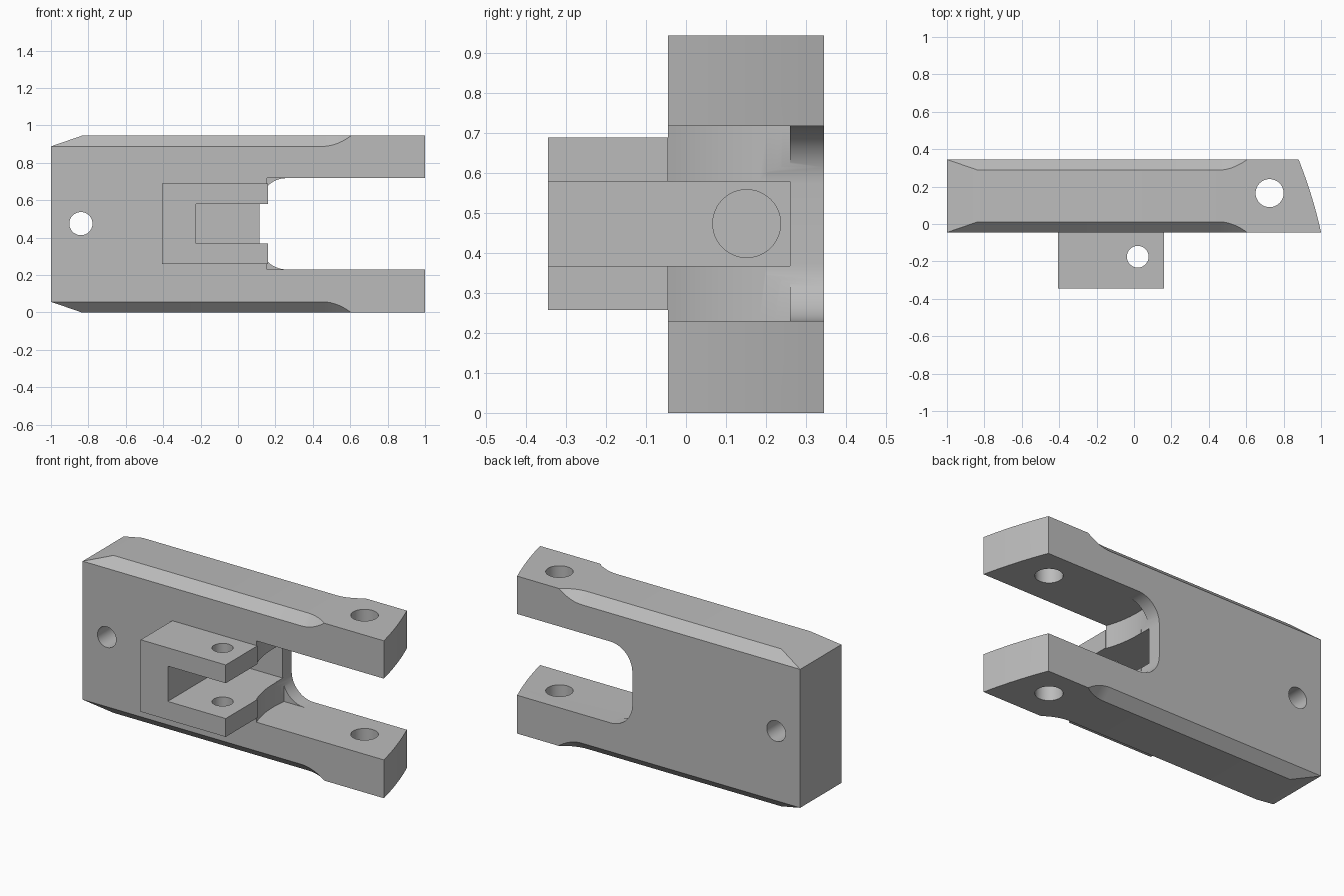
import bpy, bmesh, math
from mathutils import Vector

cube = bpy.data.objects.get("Cube")
if cube:
    bpy.data.objects.remove(cube, do_unlink=True)

steel = bpy.data.materials.new("plain grey")
steel.use_nodes = True
GREY = (0.5, 0.5, 0.5, 1)
steel.diffuse_color = GREY
steel.node_tree.nodes["Principled BSDF"].inputs["Base Color"].default_value = GREY

Y0, Y1, H = -0.045, 0.345, 0.945      # body front, back and height
MID = 0.474                           # height of the symmetry plane
CH = 0.057                            # chamfer size
SLOT = 0.244                          # half height of the fork slot
PIN = (0.725, 0.165)                  # fork pin axis


def finish(name, bm):
    bmesh.ops.remove_doubles(bm, verts=bm.verts, dist=1e-5)
    bmesh.ops.recalc_face_normals(bm, faces=bm.faces)
    mesh = bpy.data.meshes.new(name)
    bm.to_mesh(mesh)
    bm.free()
    mesh.materials.append(steel)
    ob = bpy.data.objects.new(name, mesh)
    bpy.context.collection.objects.link(ob)
    return ob


def loft(name, rings):
    """Skin a list of equal-length closed rings and cap both ends."""
    bm = bmesh.new()
    rows = [[bm.verts.new(p) for p in ring] for ring in rings]
    n = len(rows[0])
    for a, b in zip(rows, rows[1:]):
        for i in range(n):
            j = (i + 1) % n
            bm.faces.new((a[i], a[j], b[j], b[i]))
    bm.faces.new(rows[0])
    bm.faces.new(rows[-1])
    return finish(name, bm)


def prism(name, outline, axis, lo, hi):
    """Extrude a 2D outline along x, y or z."""
    place = {"x": lambda u, v, w: (w, u, v),
             "y": lambda u, v, w: (u, w, v),
             "z": lambda u, v, w: (u, v, w)}[axis]
    return loft(name, [[place(u, v, w) for u, v in outline] for w in (lo, hi)])


def rect(u0, u1, v0, v1):
    return [(u0, v0), (u1, v0), (u1, v1), (u0, v1)]


def arc(cu, cv, r, a0, a1, n=16):
    angles = [math.radians(a0 + (a1 - a0) * i / n) for i in range(n + 1)]
    return [(cu + r * math.cos(a), cv + r * math.sin(a)) for a in angles]


def circle(cu, cv, r):
    return arc(cu, cv, r, 0, 360, 48)[:-1]


def cut(target, cutters):
    for c in cutters:
        c.hide_render = True
        mod = target.modifiers.new("cut", "BOOLEAN")
        mod.operation, mod.solver, mod.object = "DIFFERENCE", "EXACT", c
        bpy.context.view_layer.objects.active = target
        bpy.ops.object.modifier_apply(modifier=mod.name)


# Body: chamfered bar whose chamfers taper at the left and run out at the fork
def section(x, c, inset):
    lo, hi = inset, H - inset
    return [(x, y, z) for y, z in (
        (Y0 + c, lo), (Y1 - c, lo), (Y1, lo + c), (Y1, hi - c),
        (Y1 - c, hi), (Y0 + c, hi), (Y0, hi - c), (Y0, lo + c))]


rings = [section(-1, 0, CH), section(-0.835, CH, 0)]
for i in range(11):
    t = i / 10
    rings.append(section(0.45 + 0.155 * t, CH * (1 - t * t), 0))
rings.append(section(1.0, 0, 0))
body = loft("fork_body", rings)

# Bracket on the front face
bracket = prism("front_bracket", rect(-0.405, 0.16, 0.258, 0.69), "z", 0, 1)
bpy.data.objects.remove(bracket, do_unlink=True)
bracket = prism("front_bracket", rect(-0.405, 0.16, -0.345, Y0), "z", 0.258, 0.69)

# Rounded fork slot through the whole thickness
r, xs = 0.145, 0.115
slot_outline = ([(1.2, MID + SLOT)] + arc(xs + r, MID + SLOT - r, r, 90, 180)
                + arc(xs + r, MID - SLOT + r, r, 180, 270) + [(1.2, MID - SLOT)])
slot = prism("slot_cutter", slot_outline, "y", 0.2, 0.5)

# Square front recess with a curved clearance around the pin
R = 0.608
sweep = math.degrees(math.asin((PIN[1] - Y0) / R))
inner = math.degrees(math.asin((0.26 - PIN[1]) / R))
recess_outline = ([(1.2, 0.26)] + arc(*PIN, R, 180 - inner, 180 + sweep)
                  + [(0.16, -0.5), (1.2, -0.5)])
recess = prism("recess_cutter", recess_outline, "z", MID - SLOT, MID + SLOT)

# Pocket between the bracket plates, with a blind bore in its end wall
pocket = prism("pocket_cutter", rect(-0.225, 0.4, -0.5, 0.26), "z", 0.368, 0.58)
bore = prism("bore_cutter", circle(0.152, MID, 0.085), "x", -0.6, -0.1)

# Cross holes
pin_hole = prism("pin_cutter", circle(*PIN, 0.075), "z", -0.1, 1.1)
end_hole = prism("end_hole_cutter", circle(-0.84, 0.475, 0.062), "y", -0.2, 0.5)
bracket_hole = prism("bracket_hole_cutter", circle(0.02, -0.175, 0.058), "z", 0.1, 0.8)

# Curved slope of the fork tips
tip = []
for i in range(-1, 12):
    t = i / 10
    tip.append((1 - 0.085 * t - 0.035 * t * t, Y0 + (Y1 - Y0) * t))
tip_end = prism("tip_cutter", tip + [(1.3, tip[-1][1]), (1.3, tip[0][1])], "z", -0.1, 1.1)

cut(body, [slot, recess, pocket, bore, pin_hole, end_hole, tip_end])
cut(bracket, [pocket, bracket_hole])

for c in (slot, recess, pocket, bore, pin_hole, end_hole, bracket_hole, tip_end):
    bpy.data.objects.remove(c, do_unlink=True)

# Smooth holes and curves, keep edges sharp
for ob in (body, bracket):
    bpy.ops.object.select_all(action="DESELECT")
    ob.select_set(True)
    bpy.context.view_layer.objects.active = ob
    bpy.ops.object.shade_smooth_by_angle(angle=math.radians(25))
